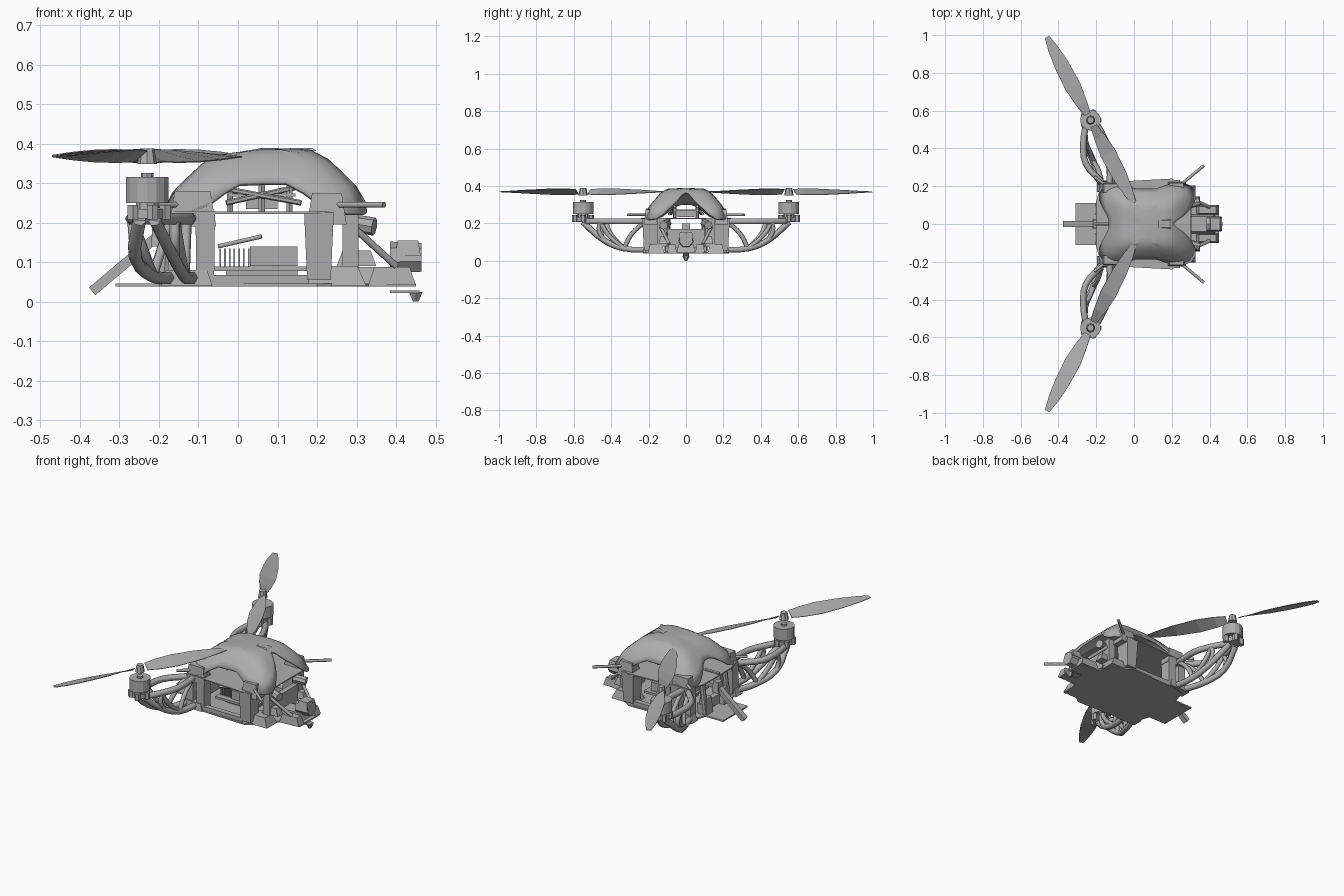
import bpy, bmesh, math
from mathutils import Vector, Matrix

if "Cube" in bpy.data.objects:
    bpy.data.objects.remove(bpy.data.objects["Cube"])

grey = bpy.data.materials.new("plain grey")
grey.use_nodes = True
shade = (0.42, 0.42, 0.42, 1)
grey.diffuse_color = shade
grey.node_tree.nodes["Principled BSDF"].inputs["Base Color"].default_value = shade


def finish(name, mesh):
    mesh.materials.clear()
    mesh.materials.append(grey)
    obj = bpy.data.objects.new(name, mesh)
    bpy.context.collection.objects.link(obj)
    return obj


def from_bmesh(name, bm):
    bmesh.ops.recalc_face_normals(bm, faces=bm.faces)
    mesh = bpy.data.meshes.new(name)
    bm.to_mesh(mesh)
    bm.free()
    return finish(name, mesh)


def box(name, center, size, taper=1.0, tilt=0.0):
    bm = bmesh.new()
    bmesh.ops.create_cube(bm, size=1)
    for v in bm.verts:
        if v.co.z > 0:
            v.co.x *= taper
            v.co.y *= taper
        v.co = Vector([a * b for a, b in zip(v.co, size)])
    bm.transform(Matrix.Translation(center) @ Matrix.Rotation(tilt, 4, 'Y'))
    return from_bmesh(name, bm)


def cylinder(name, start, end, radius, sides=10, end_radius=None):
    a, b = Vector(start), Vector(end)
    bm = bmesh.new()
    bmesh.ops.create_cone(bm, cap_ends=True, segments=sides, radius1=radius,
                          radius2=radius if end_radius is None else end_radius, depth=(b - a).length)
    bm.transform(Matrix.Translation((a + b) / 2) @ (b - a).to_track_quat('Z', 'Y').to_matrix().to_4x4())
    return from_bmesh(name, bm)


def tube(name, points, radius):
    curve = bpy.data.curves.new(name, 'CURVE')
    curve.dimensions = '3D'
    curve.bevel_depth = radius
    curve.bevel_resolution = 1
    curve.resolution_u = 3
    curve.use_fill_caps = True
    spline = curve.splines.new('BEZIER')
    spline.bezier_points.add(len(points) - 1)
    for knot, p in zip(spline.bezier_points, points):
        knot.co = p
        knot.handle_left_type = knot.handle_right_type = 'AUTO'
    helper = bpy.data.objects.new(name, curve)
    bpy.context.collection.objects.link(helper)
    mesh = bpy.data.meshes.new_from_object(helper.evaluated_get(bpy.context.evaluated_depsgraph_get()))
    bpy.data.objects.remove(helper)
    return finish(name, mesh)


def plate(name, half_outline, z, thick):
    outline = half_outline + [(x, -y) for x, y in reversed(half_outline)]
    bm = bmesh.new()
    face = bm.faces.new([bm.verts.new((x, y, z)) for x, y in outline])
    top = bmesh.ops.extrude_face_region(bm, geom=[face])["geom"]
    bmesh.ops.translate(bm, vec=(0, 0, thick), verts=[v for v in top if isinstance(v, bmesh.types.BMVert)])
    return from_bmesh(name, bm)


# Canopy: scalloped dome that runs down to four corner legs
def dome_height(s):
    profile = [(0, .39), (.45, .385), (.62, .36), (.85, .3), (.95, .265), (1, .225)]
    for (s0, z0), (s1, z1) in zip(profile, profile[1:]):
        if s <= s1:
            return z0 + (z1 - z0) * (s - s0) / (s1 - s0)
    return profile[-1][1]


def canopy():
    bm = bmesh.new()
    steps, rings = 48, 8
    rows = []
    for i in range(steps):
        a = math.tau * i / steps
        c, s = math.cos(a), math.sin(a)
        square = (c ** 6 + s ** 6) ** (-1 / 6)
        # Gap depth and the start of the leg on the side, nose and tail openings
        gap, start = (.84, .55) if abs(s) > abs(c) else (.55, .15) if c > 0 else (.78, .4)
        leg = min(1, max(0, (abs(math.sin(2 * a)) - start) / (.92 - start)))
        reach = gap + (1 - gap) * leg
        row = []
        for k in range(1, rings + 1):
            t = reach * k / rings
            x = .06 + t * square * c * (.275 if c > 0 else .25)
            slope = max(0, -c) * t * (1 - t) * .06
            row.append(bm.verts.new((x, t * square * s * .225, dome_height(t) - slope)))
        rows.append(row)
    crown = bm.verts.new((.06, 0, .388))
    for i, row in enumerate(rows):
        after = rows[(i + 1) % steps]
        bm.faces.new((crown, row[0], after[0]))
        for k in range(rings - 1):
            bm.faces.new((row[k], row[k + 1], after[k + 1], after[k]))
    obj = from_bmesh("canopy", bm)
    obj.modifiers.new("shell", 'SOLIDIFY').thickness = .012
    bpy.ops.object.select_all(action='DESELECT')
    bpy.context.view_layer.objects.active = obj
    obj.select_set(True)
    bpy.ops.object.shade_smooth_by_angle(angle=math.radians(25))


canopy()
box("canopy_ridge", (.16, 0, .385), (.08, .05, .008), .7)

# Decks
plate("bottom_plate", [(-.31, .11), (-.2, .11), (-.17, .2), (-.1, .22), (.2, .23), (.3, .16), (.33, .1), (.45, .09)], .038, .008)
plate("middle_deck", [(-.2, .12), (-.17, .22), (.2, .24), (.3, .19), (.3, .08)], .222, .006)


# Propeller blade: twisted thin strip
def blade(name, hub, direction):
    along = Vector(direction).normalized()
    across = along.cross(Vector((0, 0, 1)))
    bm = bmesh.new()
    rows = []
    for d, width, pitch in [(.035, .045, .65), (.1, .068, .5), (.2, .09, .34), (.33, .08, .24), (.43, .055, .15), (.497, .025, .1)]:
        offset = across * width / 2 * math.cos(pitch) - Vector((0, 0, width / 2 * math.sin(pitch)))
        rows.append([bm.verts.new(Vector(hub) + along * d + offset * k) for k in (-1, 1)])
    for a, b in zip(rows, rows[1:]):
        bm.faces.new((a[0], b[0], b[1], a[1]))
    from_bmesh(name, bm).modifiers.new("thickness", 'SOLIDIFY').thickness = .003


for side, label in ((1, "left"), (-1, "right")):
    def p(x, y, z):
        return (x, y * side, z)

    # Motor and propeller
    mx, my = -.23, .55
    cylinder("motor_base_" + label, p(mx, my, .21), p(mx, my, .235), .042)
    cylinder("motor_neck_" + label, p(mx, my, .235), p(mx, my, .255), .03)
    cylinder("motor_can_" + label, p(mx, my, .25), p(mx, my, .315), .055, 14)
    cylinder("motor_cap_" + label, p(mx, my, .31), p(mx, my, .325), .016, 8)
    cylinder("propeller_hub_" + label, p(mx, my, .348), p(mx, my, .388), .025, 8, .018)
    for i in range(5):
        a = math.tau * i / 5
        x, y = mx + .045 * math.cos(a), my + .045 * math.sin(a)
        cylinder("motor_lug_" + label, p(x, y, .208), p(x, y, .245), .016, 6)
    for way, part in ((1, "outer"), (-1, "inner")):
        blade(part + "_blade_" + label, p(mx, my, .37), (-.23 * way, .44 * way * side, 0))

    # Open lattice arm: two curved side frames tied together
    top_out = [p(-.17, .22, .21), p(-.255, .32, .21), p(-.268, .43, .21), p(-.25, .55, .21)]
    top_in = [p(-.13, .22, .21), p(-.125, .36, .21), p(-.16, .46, .21), p(-.21, .55, .21)]
    low_out = [p(-.17, .2, .06), p(-.215, .33, .065), p(-.26, .44, .11), p(-.25, .55, .205)]
    low_in = [p(-.115, .2, .06), p(-.135, .33, .065), p(-.16, .43, .105), p(-.21, .55, .205)]
    for part, path in (("outer_top", top_out), ("inner_top", top_in), ("outer_low", low_out), ("inner_low", low_in)):
        tube(f"arm_{part}_rail_{label}", path, .017)
    for high, low in ((top_out, low_out), (top_in, low_in)):
        for i, j in ((0, 1), (2, 1), (2, 2)):
            mid = (Vector(high[i]) + Vector(low[j])) / 2 + Vector((0, .02 * side, 0))
            tube("arm_strut_" + label, [high[i], mid, low[j]], .013)

    # Body posts, sills and corner feet
    box("rear_post_" + label, p(-.155, .19, .14), (.045, .05, .17))
    box("rear_inner_post_" + label, p(-.083, .19, .14), (.045, .06, .18), 1.1)
    box("rear_post_head_" + label, p(-.115, .19, .235), (.12, .06, .09), .75)
    box("front_post_" + label, p(.205, .19, .14), (.06, .07, .17), 1.25)
    box("front_post_head_" + label, p(.225, .19, .235), (.1, .07, .08), .75)
    box("front_foot_" + label, p(.25, .16, .065), (.15, .09, .05), .7)
    box("rear_foot_" + label, p(-.13, .2, .06), (.13, .06, .04), .8)
    box("side_sill_" + label, p(.05, .205, .055), (.26, .03, .025))
    box("nose_post_" + label, p(.285, .13, .15), (.04, .05, .15))
    box("nose_bracket_" + label, p(.3, .12, .11), (.1, .05, .04), .7)
    tube("nose_brace_" + label, [p(.29, .14, .19), p(.4, .09, .09)], .009)
    cylinder("nose_sensor_" + label, p(.28, .1, .2), p(.345, .12, .19), .023, 8)
    box("nose_clamp_" + label, p(.39, .075, .065), (.12, .05, .045), .75)

    # Antenna rods at the corners
    tube("front_rod_" + label, [p(.25, .21, .245), p(.37, .31, .245)], .008)
    tube("rear_rod_" + label, [p(-.13, .19, .245), p(-.21, .25, .245)], .008)
    box("tail_block_" + label, p(-.18, .08, .09), (.05, .06, .09), .8)
    cylinder("tail_post_" + label, p(-.19, .1, .05), p(-.17, .1, .225), .016, 8)

    # Upper deck struts
    for x in (-.02, .06, .13):
        cylinder("spacer_" + label, p(x, .06, .225), p(x, .06, .3), .009, 6)
    cylinder("upper_strut_" + label, p(-.03, .08, .25), p(.15, .06, .29), .007, 6)
    cylinder("cross_strut_" + label, p(-.03, .06, .285), p(.16, .09, .25), .007, 6)

# Electronics inside the frame
box("lower_board", (.06, 0, .083), (.24, .24, .012))
box("battery", (.09, 0, .115), (.12, .2, .05))
for i in range(7):
    box("cooling_fin", (-.045 + i * .012, 0, .11), (.004, .18, .05))
box("board_support", (.06, 0, .06), (.18, .14, .04))
tube("cable", [(-.05, -.1, .14), (.06, -.12, .165)], .006)
box("upper_board", (.06, 0, .27), (.17, .14, .008))
box("upper_module", (.06, 0, .25), (.08, .09, .03))

# Nose camera
box("camera_mount", (.36, 0, .065), (.14, .1, .045), .8)
cylinder("camera_barrel", (.385, 0, .11), (.465, 0, .11), .042, 7, .038)
box("camera_hood", (.43, 0, .135), (.065, .08, .04), .8)
box("nose_wall", (.29, 0, .12), (.03, .2, .1))
plate("lower_foot_plate", [(.385, .02), (.46, .02)], .022, .006)
cylinder("lower_foot", (.45, 0, 0), (.45, 0, .024), .008, 6, .02)

# Tail strip and rear fittings
box("tail_strip", (-.285, 0, .097), (.22, .03, .025), tilt=-.7)
box("tail_bracket", (-.2, 0, .17), (.04, .05, .06), .8)
cylinder("tail_rod", (-.21, 0, .245), (-.12, 0, .245), .008, 6)
box("tail_wall", (-.16, 0, .075), (.03, .22, .05))
